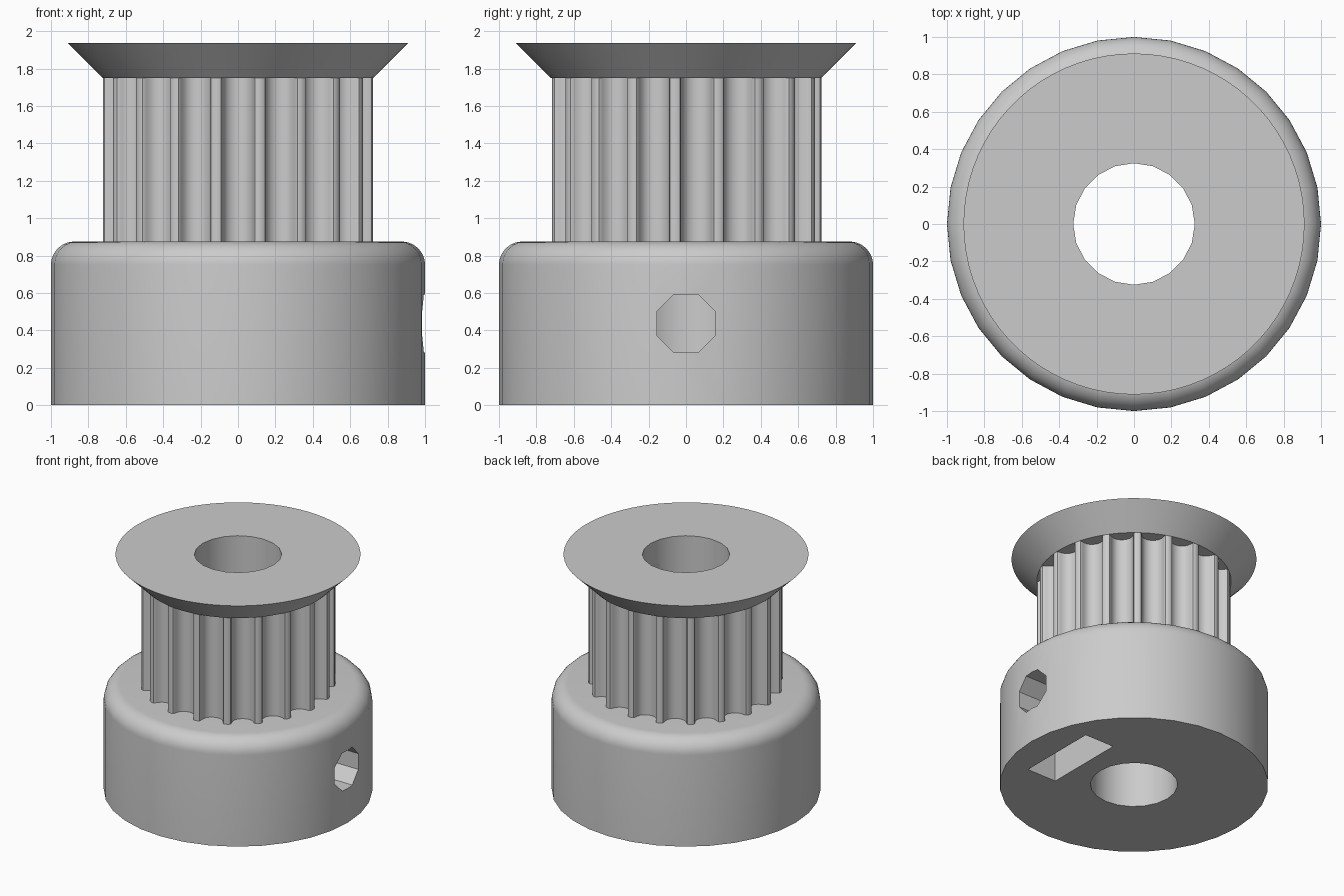
import bpy, bmesh
from math import sin, cos, pi, sqrt, radians
from mathutils import Matrix, Vector

if "Cube" in bpy.data.objects:
    bpy.data.objects.remove(bpy.data.objects["Cube"], do_unlink=True)

MM = 1 / 8                      # model units per millimetre
TEETH = 19
DRUM_R = (TEETH * 2 / pi - 0.508) / 2 * MM
HUB_TOP, DRUM_TOP, TOP = 7 * MM, 14 * MM, 15.5 * MM
SCREW_Z = 3.5 * MM

grey = bpy.data.materials.new("plain grey")
grey.use_nodes = True
colour = (0.6, 0.6, 0.6, 1)
grey.diffuse_color = colour
grey.node_tree.nodes["Principled BSDF"].inputs["Base Color"].default_value = colour


def loft(name, rings):
    """Closed solid skinned through rings holding the same number of points."""
    bm = bmesh.new()
    loops = [[bm.verts.new(p) for p in ring] for ring in rings]
    n = len(loops[0])
    for a, b in zip(loops, loops[1:]):
        for i in range(n):
            j = (i + 1) % n
            bm.faces.new((a[i], a[j], b[j], b[i]))
    bm.faces.new(loops[0][::-1])
    bm.faces.new(loops[-1])
    bmesh.ops.recalc_face_normals(bm, faces=bm.faces)
    mesh = bpy.data.meshes.new(name)
    bm.to_mesh(mesh)
    bm.free()
    mesh.materials.append(grey)
    obj = bpy.data.objects.new(name, mesh)
    bpy.context.collection.objects.link(obj)
    return obj


def circle(r, z, n, turn=0.0):
    return [Vector((r * cos(turn + 2 * pi * i / n), r * sin(turn + 2 * pi * i / n), z))
            for i in range(n)]


def sideways(name, r, n, turn, x0, x1):
    """Prism lying along x at the height of the screw."""
    rings = [[Vector((x, p.x, SCREW_Z + p.y)) for p in circle(r, 0, n, turn)] for x in (x0, x1)]
    return loft(name, rings)


# Hub with a rounded upper rim
fillet, steps = 1 * MM, 10
arc = [pi / 2 * i / steps for i in range(steps + 1)]
hub = loft("hub", [circle(1, 0, 32)] + [
    circle(1 - fillet + fillet * cos(a), HUB_TOP - fillet + fillet * sin(a), 32) for a in arc])

# Toothed drum: half of a groove section (half width, depth) in mm, mirrored and repeated
half = [(0.747, 0), (0.648, 0.037), (0.598, 0.131), (0.579, 0.238), (0.547, 0.343),
        (0.505, 0.444), (0.452, 0.54), (0.358, 0.637), (0.248, 0.707), (0.127, 0.75)]
widen = 1.694 / 1.494
groove = [(-w, d) for w, d in half] + [(0, 0.764)] + [(w, d) for w, d in reversed(half)]
edge_dist = sqrt(DRUM_R ** 2 - (half[0][0] * widen * MM) ** 2)
outline = []
for k in range(TEETH):
    turn = Matrix.Rotation(2 * pi * k / TEETH, 3, 'Z')
    outline += [turn @ Vector((w * widen * MM, d * MM - edge_dist, 0)) for w, d in groove]
    a = 2 * pi * (k + 0.5) / TEETH - pi / 2
    outline.append(Vector((DRUM_R * cos(a), DRUM_R * sin(a), 0)))
drum = loft("toothed_drum", [[p + Vector((0, 0, z)) for p in outline] for z in (HUB_TOP, DRUM_TOP)])

# Conical belt flange
flange = loft("belt_flange", [circle(DRUM_R, DRUM_TOP, TEETH * 4),
                              circle(DRUM_R + 1.5 * MM, TOP, TEETH * 4)])

# Cutters: shaft bore, set screw hole, nut pocket with its slot open at the bottom
bore = loft("bore_cutter", [circle(2.6 * MM, z, 20) for z in (-0.2, 2.2)])
screw = sideways("screw_cutter", 1.35 * MM, 8, pi / 8, 0.1, 1.2)
NUT_X0, NUT_X1, NUT_HALF = 0.485, 0.75, 0.335
nut = sideways("nut_cutter", NUT_HALF / cos(radians(30)), 6, pi / 2, NUT_X0, NUT_X1)
slot = loft("slot_cutter", [[Vector((x, y, z)) for x, y in (
    (NUT_X0, -NUT_HALF), (NUT_X1, -NUT_HALF), (NUT_X1, NUT_HALF), (NUT_X0, NUT_HALF))]
    for z in (-0.2, SCREW_Z)])

cuts = {hub: (bore, nut, slot, screw), drum: (bore,), flange: (bore,)}
for obj, cutters in cuts.items():
    for cutter in cutters:
        mod = obj.modifiers.new("cut", 'BOOLEAN')
        mod.operation = 'DIFFERENCE'
        mod.solver = 'EXACT'
        mod.object = cutter

# Bake the cuts, then smooth the round surfaces and keep the creases sharp
for obj in cuts:
    bpy.ops.object.select_all(action='DESELECT')
    obj.select_set(True)
    bpy.context.view_layer.objects.active = obj
    bpy.ops.object.convert(target='MESH')
    bpy.ops.object.shade_smooth_by_angle(angle=radians(30))

for cutter in (bore, screw, nut, slot):
    bpy.data.objects.remove(cutter, do_unlink=True)
